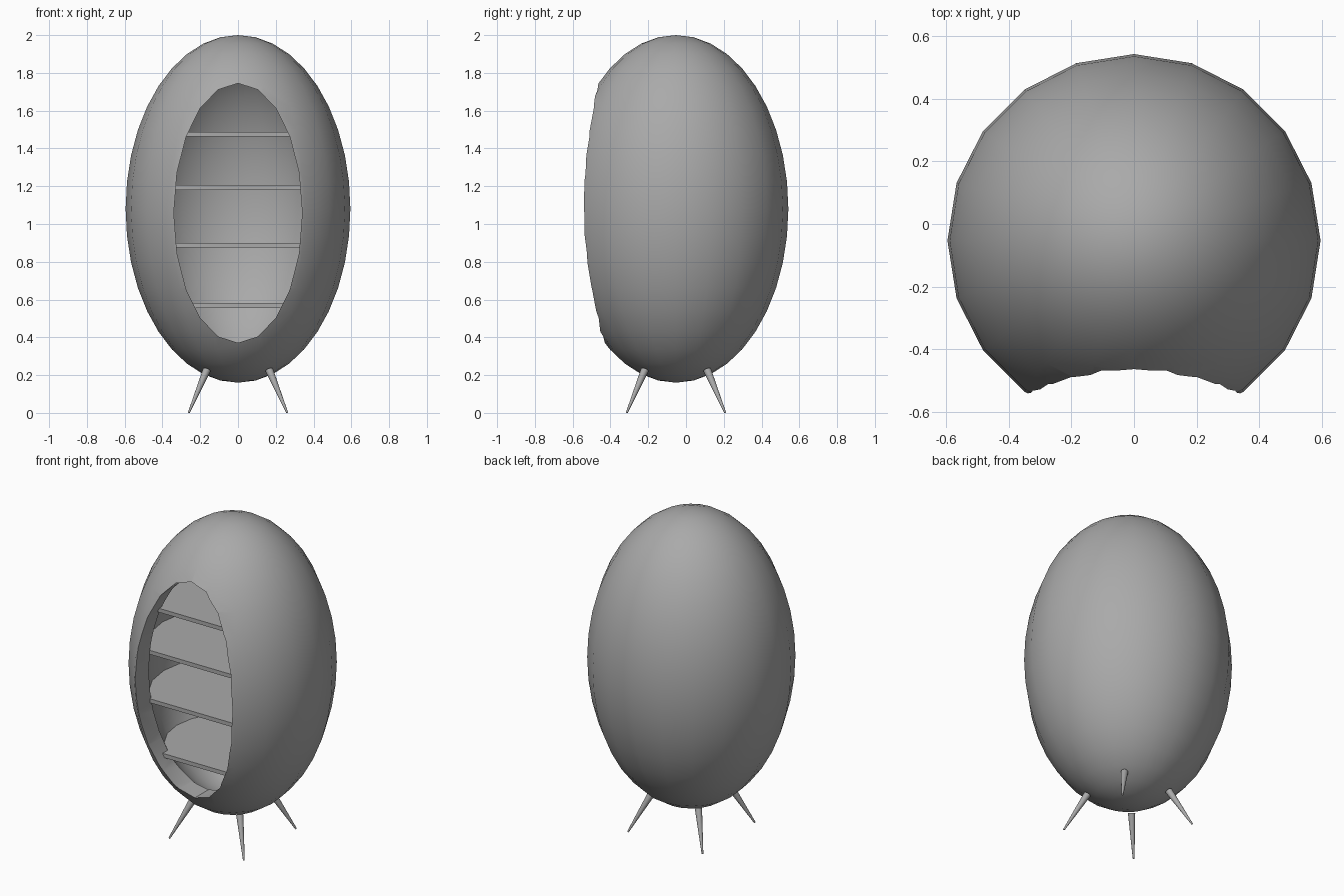
import bpy
import bmesh
from math import pi, sqrt
from mathutils import Matrix, Vector

if "Cube" in bpy.data.objects:
    bpy.data.objects.remove(bpy.data.objects["Cube"])

CENTRE = Vector((0, -0.053, 1.08))
RADIUS, HALF_HEIGHT = 0.595, 0.92
WALL = 0.1
SIDES = 20

grey = bpy.data.materials.new("plain grey")
grey.use_nodes = True
grey.diffuse_color = (0.4, 0.4, 0.4, 1)
grey.node_tree.nodes["Principled BSDF"].inputs["Base Color"].default_value = (0.4, 0.4, 0.4, 1)


def make_object(name, bm):
    mesh = bpy.data.meshes.new(name)
    bm.to_mesh(mesh)
    bm.free()
    mesh.materials.append(grey)
    obj = bpy.data.objects.new(name, mesh)
    bpy.context.collection.objects.link(obj)
    return obj


def select_only(obj):
    bpy.ops.object.select_all(action="DESELECT")
    obj.select_set(True)
    bpy.context.view_layer.objects.active = obj


def smooth(obj):
    select_only(obj)
    bpy.ops.object.shade_smooth_by_angle(angle=pi / 6)


# Egg-shaped hollow shell
bm = bmesh.new()
bmesh.ops.create_uvsphere(bm, u_segments=SIDES, v_segments=SIDES, radius=1)
bmesh.ops.scale(bm, vec=(RADIUS, RADIUS, HALF_HEIGHT), verts=bm.verts)
bmesh.ops.translate(bm, vec=CENTRE, verts=bm.verts)
shell = make_object("egg_shell", bm)
thick = shell.modifiers.new("wall", "SOLIDIFY")
thick.thickness = WALL
thick.offset = -1

# Oval cutter for the front opening
bm = bmesh.new()
bmesh.ops.create_cone(bm, cap_ends=True, segments=SIDES, radius1=1, radius2=1, depth=0.6,
                      matrix=Matrix.Rotation(pi / 2, 4, "X"))
bmesh.ops.scale(bm, vec=(0.34, 1, 0.687), verts=bm.verts)
bmesh.ops.translate(bm, vec=(0, -0.5, 1.058), verts=bm.verts)
cutter = make_object("opening_cutter", bm)
cutter.hide_render = True
cut = shell.modifiers.new("opening", "BOOLEAN")
cut.operation = "DIFFERENCE"
cut.solver = "EXACT"
cut.object = cutter
select_only(shell)
for name in ("wall", "opening"):
    bpy.ops.object.modifier_apply(modifier=name)
bpy.data.objects.remove(cutter)
smooth(shell)

# Shelves: round slabs set into the wall, trimmed straight at the front
for number, z in enumerate((0.568, 0.888, 1.193, 1.475), 1):
    r = (RADIUS - WALL / 2) * sqrt(1 - ((z - CENTRE.z) / (HALF_HEIGHT - WALL / 2)) ** 2)
    bm = bmesh.new()
    bmesh.ops.create_cone(bm, cap_ends=True, segments=SIDES, radius1=r, radius2=r, depth=0.025,
                          matrix=Matrix.Translation((0, CENTRE.y, z)))
    trim = bmesh.ops.bisect_plane(bm, geom=bm.verts[:] + bm.edges[:] + bm.faces[:],
                                  plane_co=(0, -0.41, 0), plane_no=(0, -1, 0), clear_outer=True)
    edges = [e for e in trim["geom_cut"] if isinstance(e, bmesh.types.BMEdge)]
    bmesh.ops.edgeloop_fill(bm, edges=edges)
    bmesh.ops.recalc_face_normals(bm, faces=bm.faces)
    make_object(f"shelf_{number}", bm)

# Four splayed tapering legs
for side, sx in (("left", 1), ("right", -1)):
    for end, sy in (("front", -1), ("back", 1)):
        foot = Vector((sx * 0.26, CENTRE.y + sy * 0.26, 0.002))
        top = Vector((sx * 0.165, CENTRE.y + sy * 0.165, 0.228))
        axis = top - foot
        place = Matrix.Translation((foot + top) / 2) @ axis.to_track_quat("Z", "Y").to_matrix().to_4x4()
        bm = bmesh.new()
        bmesh.ops.create_cone(bm, cap_ends=True, segments=16, radius1=0.005, radius2=0.021,
                              depth=axis.length, matrix=place)
        smooth(make_object(f"{end}_{side}_leg", bm))
